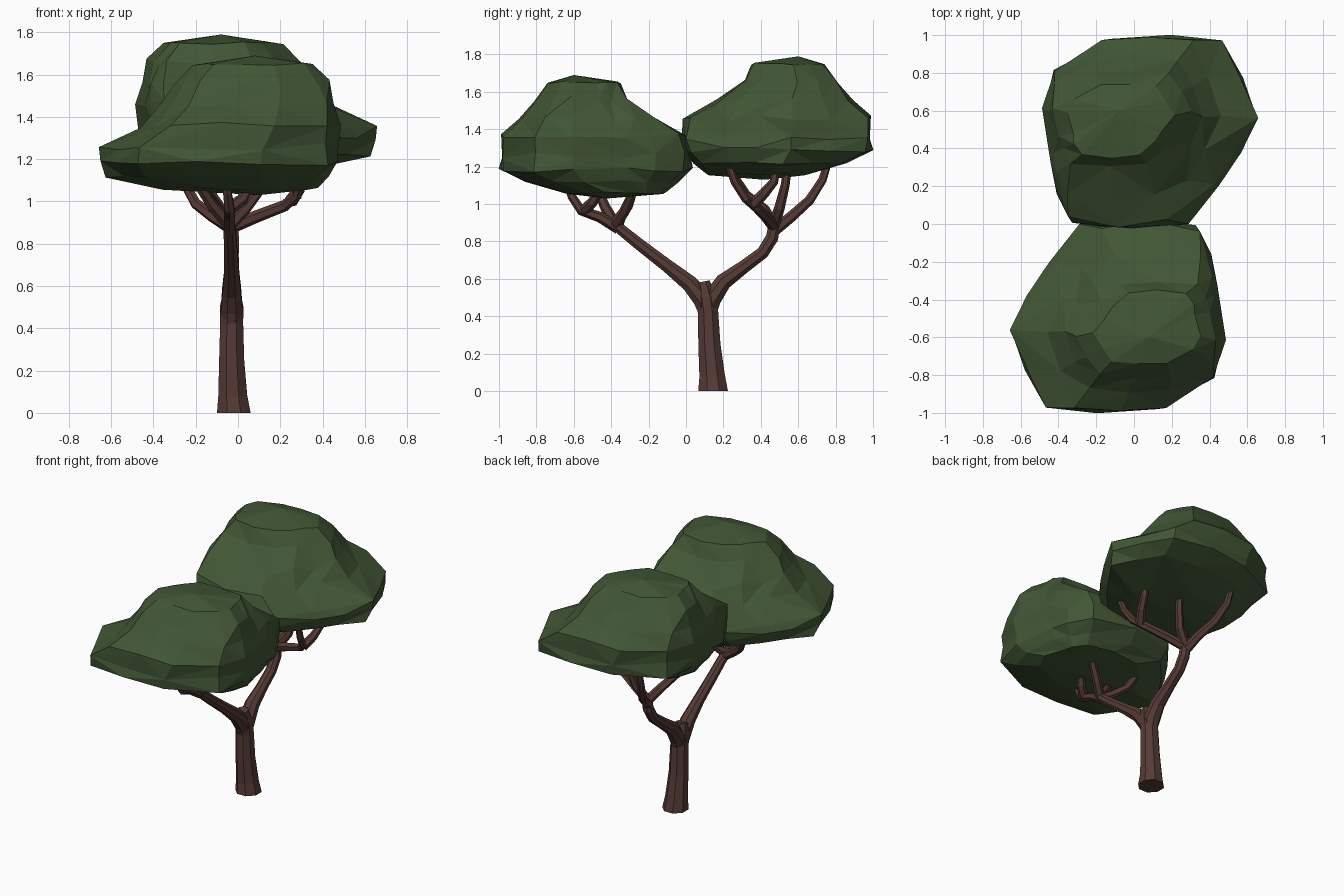
import bpy, bmesh, math, random
from mathutils import Vector

cube = bpy.data.objects.get("Cube")
if cube:
    bpy.data.objects.remove(cube, do_unlink=True)


def make_material(name, color):
    mat = bpy.data.materials.new(name)
    mat.use_nodes = True
    mat.diffuse_color = color
    mat.node_tree.nodes["Principled BSDF"].inputs["Base Color"].default_value = color
    return mat


bark = make_material("bark brown", (0.092, 0.044, 0.036, 1))
leaf = make_material("leaf green", (0.054, 0.094, 0.036, 1))


def finish(bm, name, mat):
    bmesh.ops.recalc_face_normals(bm, faces=bm.faces)
    mesh = bpy.data.meshes.new(name)
    bm.to_mesh(mesh)
    bm.free()
    mesh.materials.append(mat)
    obj = bpy.data.objects.new(name, mesh)
    bpy.context.collection.objects.link(obj)
    return obj


def limb(name, points, radii, sides=8):
    """Tapered tube along a path, with closed ends."""
    bm = bmesh.new()
    pts = [Vector(p) for p in points]
    side = Vector((1, 0, 0))
    rings = []
    for i, p in enumerate(pts):
        t = (pts[min(i + 1, len(pts) - 1)] - pts[max(i - 1, 0)]).normalized()
        if i == 0 and p.z == 0:
            t = Vector((0, 0, 1))
        side = (side - t * side.dot(t)).normalized()
        up = t.cross(side)
        angles = [math.tau * (k + 0.5) / sides for k in range(sides)]
        rings.append([bm.verts.new(p + radii[i] * (side * math.cos(a) + up * math.sin(a)))
                      for a in angles])
    for a, b in zip(rings, rings[1:]):
        for k in range(sides):
            n = (k + 1) % sides
            bm.faces.new((a[k], a[n], b[n], b[k]))
    bm.faces.new(rings[0])
    bm.faces.new(rings[-1])
    return finish(bm, name, bark)


# Trunk and the two main boughs, which start inside the trunk
limb("trunk", [(-.02, .145, 0), (-.025, .14, .08), (-.03, .125, .25), (-.03, .118, .42),
               (-.03, .107, .5), (-.03, .09, .585)],
     [.086, .074, .064, .059, .06, .04])
limb("front_bough", [(-.03, .118, .38), (-.03, .09, .49), (-.03, .02, .575), (-.03, -.1, .67),
                     (-.035, -.25, .785), (-.04, -.38, .89)],
     [.035, .056, .048, .038, .034, .031])
limb("back_bough", [(-.03, .118, .38), (-.03, .135, .49), (-.03, .2, .585), (-.03, .31, .665),
                    (-.03, .41, .74), (-.03, .46, .82), (-.03, .475, .9)],
     [.035, .056, .048, .038, .036, .037, .032])

# Thin branches reaching into the crowns
twigs = {
    "front_branch_outer": [(-.04, -.36, .87), (-.04, -.46, .93), (-.04, -.56, .965), (-.05, -.61, 1.04), (-.06, -.65, 1.16)],
    "front_branch_fork": [(-.035, -.54, .97), (.02, -.5, 1.01), (.05, -.46, 1.07), (.06, -.44, 1.16)],
    "front_branch_right": [(-.04, -.37, .88), (-.12, -.35, .93), (-.2, -.31, .99), (-.25, -.28, 1.08), (-.27, -.27, 1.16)],
    "front_branch_back": [(-.04, -.38, .89), (.03, -.33, .96), (.1, -.29, 1.05), (.12, -.27, 1.15)],
    "front_branch_mid": [(-.04, -.38, .89), (-.12, -.43, .98), (-.18, -.47, 1.07), (-.2, -.48, 1.17)],
    "back_branch_outer": [(-.03, .46, .85), (-.06, .56, .93), (-.12, .66, 1.02), (-.16, .73, 1.13), (-.17, .77, 1.26)],
    "back_branch_left": [(-.03, .47, .88), (.09, .43, .93), (.22, .38, .98), (.28, .32, 1.03), (.3, .26, 1.12), (.31, .22, 1.24)],
    "back_branch_fork": [(.25, .36, 1.0), (.29, .42, 1.06), (.31, .47, 1.12), (.31, .49, 1.22)],
    "back_branch_mid": [(-.03, .47, .89), (.04, .5, .98), (.07, .53, 1.1), (.08, .55, 1.24)],
    "back_branch_right": [(-.03, .47, .88), (-.1, .42, .97), (-.16, .32, 1.05), (-.19, .27, 1.13), (-.2, .24, 1.24)],
}
for name, path in twigs.items():
    last = len(path) - 1
    limb(name, path, [.032 - .012 * i / last for i in range(last + 1)], 6)

# Crown outline seen from above, then squeezed into a box at each level
outline = [(.33, 0), (.41, -.16), (.43, -.3), (.48, -.6), (.42, -.81), (.11, -.99),
           (-.2, -1), (-.49, -.97), (-.6, -.78), (-.68, -.56), (-.57, -.37),
           (-.46, -.2), (-.31, 0), (0, .04)]
# z, x min, x max, y min, y max, roundness
levels = [(1.06, -.35, .37, -.64, -.11, .2), (1.12, -.62, .43, -.86, -.05, .1),
          (1.185, -.67, .48, -1, .03, 0), (1.26, -.65, .48, -1, .04, 0),
          (1.36, -.47, .48, -1, .01, 0), (1.45, -.37, .46, -.89, -.13, .1),
          (1.56, -.3, .43, -.81, -.3, .1), (1.65, -.21, .35, -.74, -.35, .1)]


def crown(name, turned):
    random.seed(4)
    bm = bmesh.new()
    rings = []
    for z, x0, x1, y0, y1, roundness in levels:
        ring = []
        for x, y in outline:
            d = Vector(((x + .68) / 1.16 - .5, (y + 1) / 1.04 - .5))
            d *= 1 + roundness * (.54 / d.length - 1) + random.uniform(-.035, .015)
            dz = random.uniform(-.018, .018) * (0.4 if z > 1.6 or z < 1.15 else 1)
            ring.append(bm.verts.new((x0 + (d.x + .5) * (x1 - x0),
                                      y0 + (d.y + .5) * (y1 - y0), z + dz)))
        rings.append(ring)
    n = len(outline)
    for a, b in zip(rings, rings[1:]):
        for k in range(n):
            m = (k + 1) % n
            if random.random() < .5:
                bm.faces.new((a[k], a[m], b[m]))
                bm.faces.new((a[k], b[m], b[k]))
            else:
                bm.faces.new((a[k], a[m], b[k]))
                bm.faces.new((a[m], b[m], b[k]))
    for ring, tip in ((rings[0], (.1, -.42, 1.03)), (rings[-1], (.08, -.6, 1.69))):
        c = bm.verts.new(tip)
        for k in range(n):
            bm.faces.new((ring[k], ring[(k + 1) % n], c))
    # The back crown is the same form turned half way round and raised
    if turned:
        for v in bm.verts:
            v.co = Vector((-v.co.x, -v.co.y, v.co.z + .1))
    return finish(bm, name, leaf)


crown("front_crown", False)
crown("back_crown", True)
